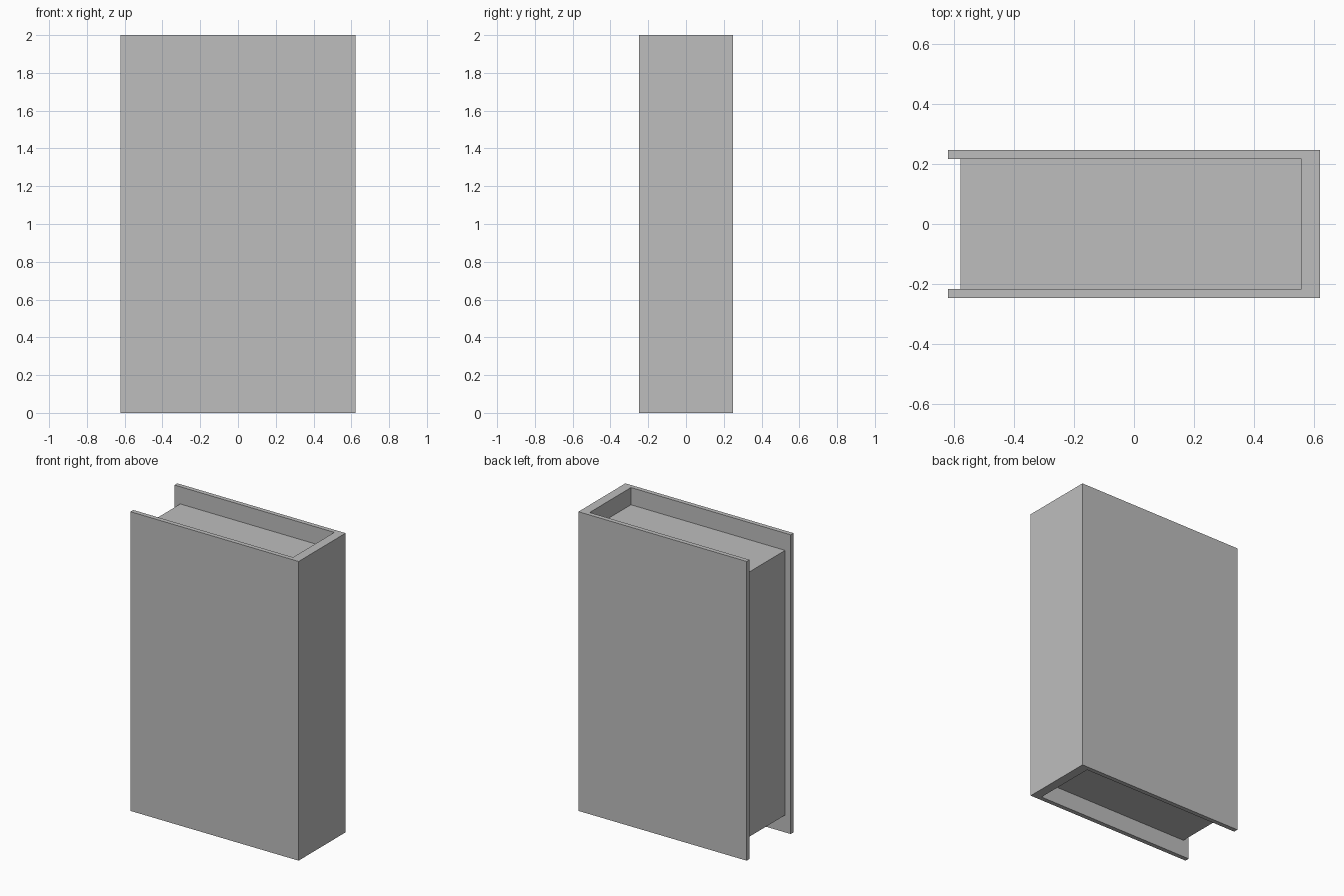
import bpy
import bmesh

cube = bpy.data.objects.get("Cube")
if cube:
    bpy.data.objects.remove(cube, do_unlink=True)

# Single plain grey
grey = bpy.data.materials.new("plain_grey")
grey.use_nodes = True
colour = (0.515, 0.515, 0.515, 1)
grey.diffuse_color = colour
grey.node_tree.nodes["Principled BSDF"].inputs["Base Color"].default_value = colour


def extruded(name, outline, bottom, top):
    """Raise a flat outline (counter-clockwise) into a solid."""
    bm = bmesh.new()
    base = bm.faces.new([bm.verts.new((x, y, bottom)) for x, y in outline])
    raised = bmesh.ops.extrude_face_region(bm, geom=[base], use_keep_orig=True)
    verts = [g for g in raised["geom"] if isinstance(g, bmesh.types.BMVert)]
    bmesh.ops.translate(bm, verts=verts, vec=(0, 0, top - bottom))
    bmesh.ops.recalc_face_normals(bm, faces=bm.faces)
    mesh = bpy.data.meshes.new(name)
    bm.to_mesh(mesh)
    bm.free()
    mesh.materials.append(grey)
    obj = bpy.data.objects.new(name, mesh)
    bpy.context.collection.objects.link(obj)
    return obj


half_width, half_depth, height = 0.622, 0.248, 2.0
inner_depth = 0.218      # inside of the cover boards
spine_inner = 0.56       # inside of the spine
page_edge = -0.58        # open edge of the pages
page_inset = 0.115       # pages stop short of the cover, top and bottom

# Cover: two boards joined by the spine, a U in plan
extruded("book_cover", [
    (-half_width, -half_depth), (half_width, -half_depth),
    (half_width, half_depth), (-half_width, half_depth),
    (-half_width, inner_depth), (spine_inner, inner_depth),
    (spine_inner, -inner_depth), (-half_width, -inner_depth),
], 0, height)

# Page block between the boards
extruded("page_block", [
    (page_edge, -inner_depth), (spine_inner, -inner_depth),
    (spine_inner, inner_depth), (page_edge, inner_depth),
], page_inset, height - page_inset)
